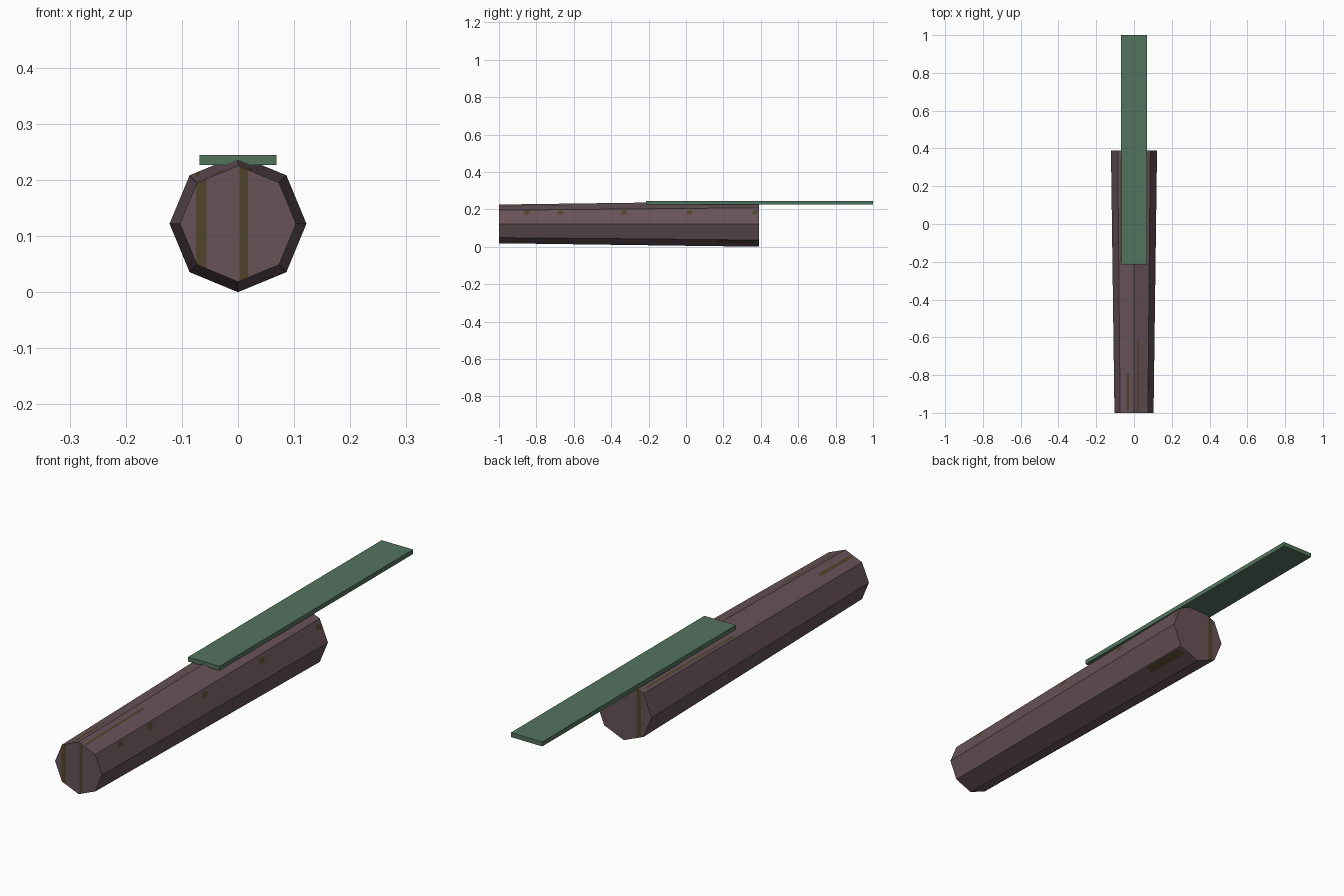
import bpy, bmesh, math
from mathutils import Matrix

if "Cube" in bpy.data.objects:
    bpy.data.objects.remove(bpy.data.objects["Cube"])


def material(name, rgb):
    """Flat material from 0-255 sRGB values."""
    m = bpy.data.materials.new(name)
    lin = [((c / 255 + 0.055) / 1.055) ** 2.4 for c in rgb]
    m.diffuse_color = (*lin, 1)
    m.use_nodes = True
    m.node_tree.nodes["Principled BSDF"].inputs["Base Color"].default_value = m.diffuse_color
    return m


def add_object(name, bm, *mats):
    mesh = bpy.data.meshes.new(name)
    bm.to_mesh(mesh)
    bm.free()
    for mat in mats:
        mesh.materials.append(mat)
    ob = bpy.data.objects.new(name, mesh)
    bpy.context.collection.objects.link(ob)
    return ob


def tapered_barrel(inset=0.0):
    """Eight-sided barrel along y, thicker at the back."""
    bm = bmesh.new()
    rings = []
    for y, r in ((-1.0 + inset, 0.1035 - inset), (0.39 - inset, 0.122 - inset)):
        rings.append([bm.verts.new((r * math.cos(i * math.pi / 4), y,
                                    0.122 + r * math.sin(i * math.pi / 4)))
                      for i in range(8)])
    for i in range(8):
        j = (i + 1) % 8
        bm.faces.new((rings[0][i], rings[0][j], rings[1][j], rings[1][i]))
    for ring in rings:
        bm.faces.new(ring)
    bmesh.ops.recalc_face_normals(bm, faces=bm.faces)
    return bm


def side(deg):
    a = math.radians(deg)
    return (math.cos(a), 0, math.sin(a))


brown = material("dusky brown", (103, 83, 89))
olive = material("dark olive", (81, 67, 42))
green = material("muted green", (83, 116, 96))

# Olive core, just under the brown shell
add_object("barrel_core", tapered_barrel(0.0006), olive)

# Olive streaks on the shell: facing direction, x range, y range
front, back = (0, -1, 0), (0, 1, 0)
streaks = [
    (front, (-0.075, -0.056), (-1.1, -0.9)),
    (front, (0.003, 0.018), (-1.1, -0.9)),
    (back, (-0.075, -0.056), (0.3, 0.5)),
    (side(112.5), (-0.04, -0.027), (-0.99, -0.79)),
    (side(67.5), (0.018, 0.026), (-0.99, -0.62)),
    (side(112.5), (-0.075, -0.068), (-0.2, 0.35)),
    (side(-67.5), (0.05, 0.08), (0.17, 0.37)),
]
for y in (-0.85, -0.67, -0.33, 0.02, 0.37):
    x = 0.0915 + 0.0133 * y
    streaks.append((side(22.5), (x - 0.004, x + 0.004), (y - 0.015, y + 0.015)))

bm = tapered_barrel()


def cut(n, co, no):
    """Split the faces pointing along n with a plane."""
    faces = [f for f in bm.faces if f.normal.dot(n) > 0.95]
    geom = set(faces)
    for f in faces:
        geom.update(f.edges)
        geom.update(f.verts)
    bmesh.ops.bisect_plane(bm, geom=list(geom), plane_co=co, plane_no=no)


for n, xs, ys in streaks:
    for x in xs:
        cut(n, (x, 0, 0), (1, 0, 0))
    for y in ys:
        cut(n, (0, y, 0), (0, 1, 0))
for f in bm.faces:
    c = f.calc_center_median()
    for n, xs, ys in streaks:
        if f.normal.dot(n) > 0.95 and xs[0] < c.x < xs[1] and ys[0] < c.y < ys[1]:
            f.material_index = 1
add_object("barrel_shell", bm, brown, olive)

# Flat plate lying on top and reaching out past the back
bm = bmesh.new()
bmesh.ops.create_cube(bm, size=1, matrix=Matrix.Translation((0, 0.393, 0.2355))
                      @ Matrix.Diagonal((0.138, 1.214, 0.018, 1)))
add_object("top_plate", bm, green)
